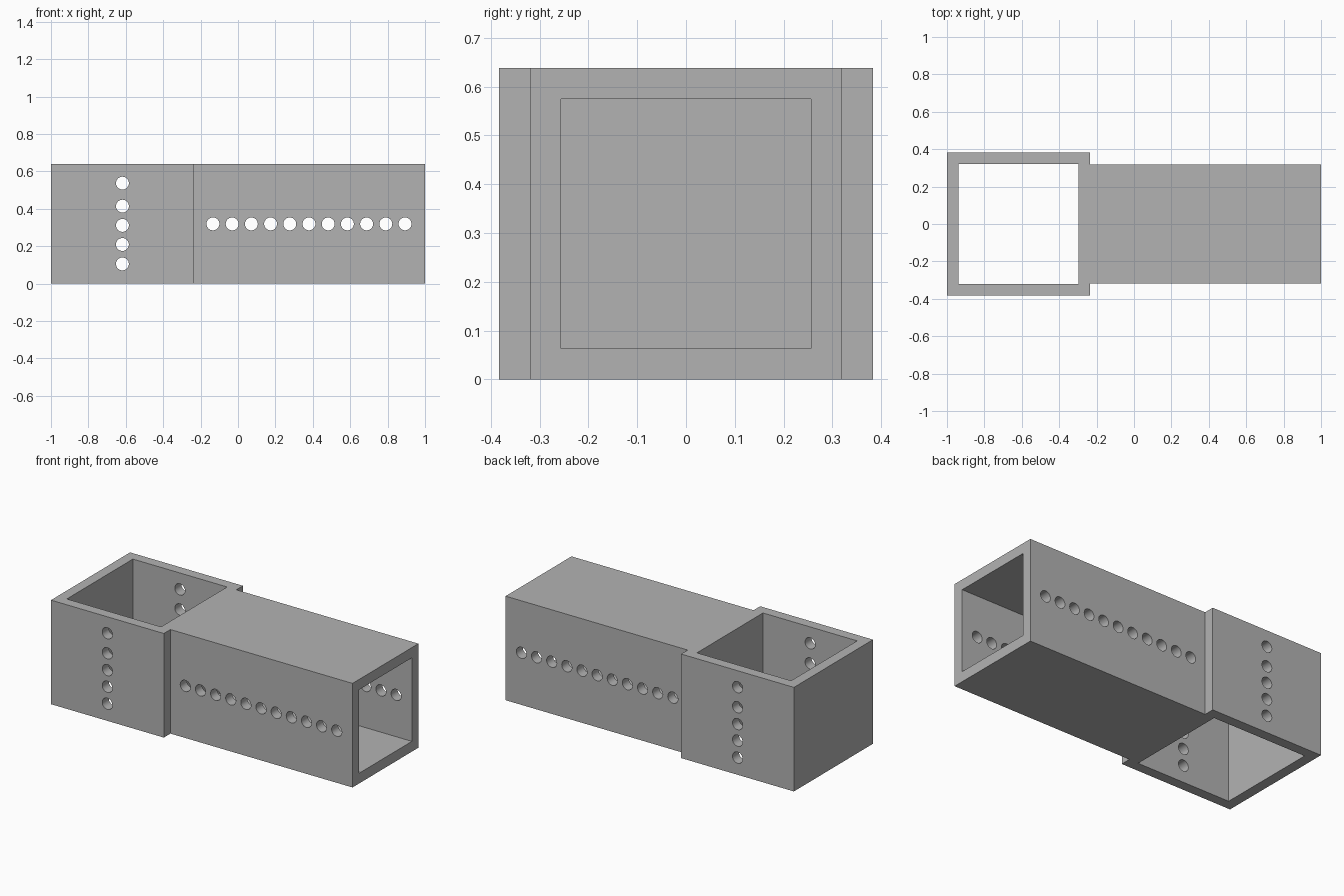
import bpy, bmesh, math
from mathutils import Matrix, Vector

cube = bpy.data.objects.get("Cube")
if cube:
    bpy.data.objects.remove(cube, do_unlink=True)

HEIGHT = 0.638
WALL = 0.063
SEAM = -0.235          # where the arm meets the collar
HOLE_R = 0.0345

grey = bpy.data.materials.new("plain grey")
grey.use_nodes = True
grey.diffuse_color = (0.45, 0.45, 0.45, 1)
grey.node_tree.nodes["Principled BSDF"].inputs["Base Color"].default_value = (0.45, 0.45, 0.45, 1)


def add_box(bm, low, high):
    low, high = Vector(low), Vector(high)
    move = Matrix.Translation((low + high) / 2) @ Matrix.Diagonal((*(high - low), 1))
    bmesh.ops.create_cube(bm, size=1, matrix=move)


def make_object(name, bm):
    mesh = bpy.data.meshes.new(name)
    bm.to_mesh(mesh)
    bm.free()
    obj = bpy.data.objects.new(name, mesh)
    bpy.context.collection.objects.link(obj)
    mesh.materials.append(grey)
    return obj


def box_object(name, low, high):
    bm = bmesh.new()
    add_box(bm, low, high)
    return make_object(name, bm)


def drill_object(name, spots):
    """Round drills along y, one for each (x, z) spot."""
    bm = bmesh.new()
    for x, z in spots:
        place = Matrix.Translation((x, 0, z)) @ Matrix.Rotation(math.pi / 2, 4, "X")
        bmesh.ops.create_cone(bm, cap_ends=True, segments=32, radius1=HOLE_R,
                              radius2=HOLE_R, depth=1.2, matrix=place)
    return make_object(name, bm)


def cut(body, *cutters):
    bpy.context.view_layer.objects.active = body
    for cutter in cutters:
        mod = body.modifiers.new("cut", "BOOLEAN")
        mod.operation = "DIFFERENCE"
        mod.solver = "EXACT"
        mod.object = cutter
        bpy.ops.object.modifier_apply(modifier=mod.name)
        bpy.data.objects.remove(cutter, do_unlink=True)


def shade(body):
    bpy.ops.object.select_all(action="DESELECT")
    body.select_set(True)
    bpy.context.view_layer.objects.active = body
    bpy.ops.object.shade_smooth_by_angle(angle=math.radians(30))


# Upright square collar, open at top and bottom, with a column of holes
half = 0.383
collar = box_object("upright_collar", (-1, -half, 0), (SEAM, half, HEIGHT))
opening = box_object("collar_opening", (-1 + WALL, -half + WALL, -0.1),
                     (SEAM - WALL, half - WALL, HEIGHT + 0.1))
column = drill_object("collar_drills",
                      [(-0.618, z) for z in (0.105, 0.209, 0.311, 0.414, 0.537)])
cut(collar, opening, column)
shade(collar)

# Level square arm, open at its far end, with a row of holes
half = HEIGHT / 2
arm = box_object("level_arm", (SEAM, -half, 0), (1, half, HEIGHT))
bore = box_object("arm_bore", (SEAM - 0.1, -half + WALL, WALL),
                  (1.1, half - WALL, HEIGHT - WALL))
row = drill_object("arm_drills", [(-0.134 + 0.1027 * i, half) for i in range(11)])
cut(arm, bore, row)
shade(arm)
